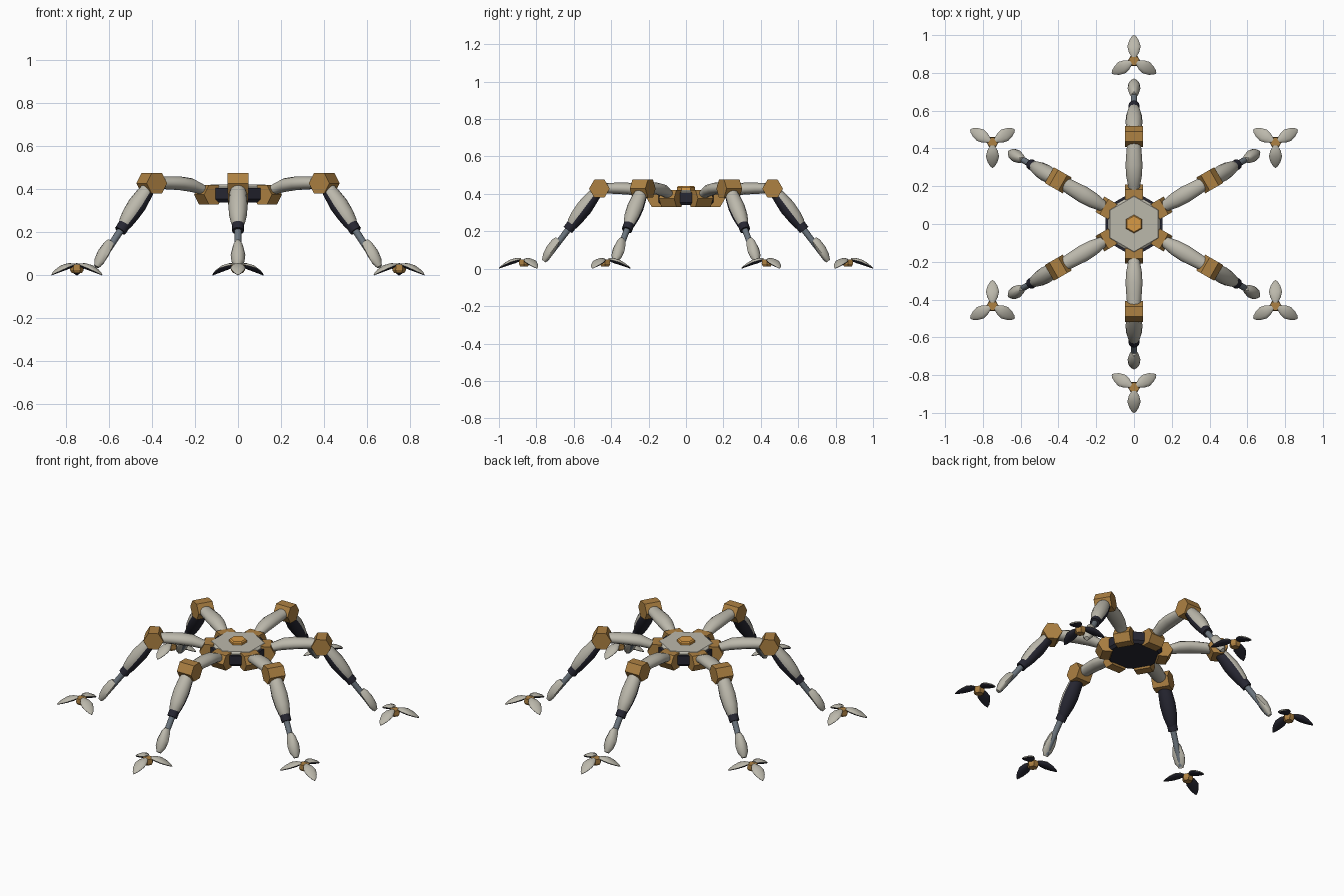
import bpy, bmesh, math
from math import sin, cos, radians
from mathutils import Vector, Matrix

if "Cube" in bpy.data.objects:
    bpy.data.objects.remove(bpy.data.objects["Cube"])


def mat(name, col):
    m = bpy.data.materials.new(name)
    m.diffuse_color = (*col, 1)
    m.use_nodes = True
    m.node_tree.nodes["Principled BSDF"].inputs["Base Color"].default_value = m.diffuse_color
    return m


LIGHT = mat("warm grey shell", (0.50, 0.48, 0.41))
DARK = mat("dark frame", (0.020, 0.020, 0.032))
BRONZE = mat("bronze joint", (0.42, 0.22, 0.055))
ORANGE = mat("orange cap", (0.68, 0.32, 0.06))
STEEL = mat("steel rod", (0.15, 0.18, 0.21))


def loft(name, rings, mats, lower=None, smooth=True):
    """Skin a list of rings; side faces whose index satisfies lower get slot 1."""
    bm = bmesh.new()
    vs = [[bm.verts.new(p) for p in ring] for ring in rings]
    n = len(vs[0])
    for a, b in zip(vs, vs[1:]):
        for i in range(n):
            f = bm.faces.new((a[i], a[(i + 1) % n], b[(i + 1) % n], b[i]))
            f.material_index = int(bool(lower and lower(i)))
    bm.faces.new(vs[0])
    bm.faces.new(vs[-1])
    bmesh.ops.recalc_face_normals(bm, faces=bm.faces)
    me = bpy.data.meshes.new(name)
    bm.to_mesh(me)
    bm.free()
    for m in mats:
        me.materials.append(m)
    if smooth:
        me.shade_smooth()
        me.set_sharp_from_angle(angle=radians(40))
    return me


def ring(c, n, w, up, down, sides=12):
    """Oval ring: half width w along y, separate heights along the normal n."""
    pts = []
    for k in range(sides):
        a = 2 * math.pi * k / sides
        h = cos(a)
        pts.append(Vector(c) + n * h * (up if h > 0 else down) + Vector((0, w * sin(a), 0)))
    return pts


def hex_z(z, r):
    return [(r * cos(radians(30 + 60 * k)), r * sin(radians(30 + 60 * k)), z) for k in range(6)]


def hex_joint(name, x, z, r, w):
    rings = [[(x + r * cos(radians(60 * k)), s * w, z + r * sin(radians(60 * k)))
              for k in range(6)] for s in (-1, 1)]
    return loft(name, rings, [BRONZE], smooth=False)


def place(name, me, matrix=Matrix()):
    ob = bpy.data.objects.new(name, me)
    ob.matrix_world = matrix
    bpy.context.collection.objects.link(ob)


UP = Vector((0, 0, 1))
UNDER = lambda i: 3 <= i <= 8

# Hexagonal body, top plate and cap
place("body_core", loft("body_core", [hex_z(0.34, 0.160), hex_z(0.355, 0.175), hex_z(0.407, 0.175)],
                        [DARK], smooth=False))
place("top_plate", loft("top_plate", [hex_z(0.405, 0.160), hex_z(0.412, 0.160), hex_z(0.422, 0.146)],
                        [LIGHT], smooth=False))
place("centre_cap", loft("centre_cap", [hex_z(0.415, 0.049), hex_z(0.434, 0.049), hex_z(0.441, 0.042)],
                         [ORANGE], smooth=False))

# Joints, in the leg frame: x outward, z up
parts = {
    "hip_joint": hex_joint("hip_joint", 0.157, 0.375, 0.052, 0.047),
    "knee_joint": hex_joint("knee_joint", 0.463, 0.428, 0.055, 0.048),
}

# Upper leg
upper = [(0.17, 0.390, 0.026, 0.025), (0.205, 0.405, 0.032, 0.027), (0.25, 0.420, 0.041, 0.032),
         (0.31, 0.428, 0.045, 0.032), (0.37, 0.430, 0.041, 0.030), (0.43, 0.430, 0.036, 0.028)]
parts["upper_leg"] = loft("upper_leg", [ring((x, 0, z), UP, w, h, h) for x, z, w, h in upper], [LIGHT])

# Lower leg runs along a slanted axis from the knee
KNEE = Vector((0.463, 0, 0.43))
AXIS = Vector((0.603, 0, -0.797)).normalized()
OUT = Vector((0.797, 0, 0.603)).normalized()


def along(name, secs, mats, lower=None):
    return loft(name, [ring(KNEE + AXIS * t, OUT, w, o, i) for t, w, o, i in secs], mats, lower)


parts["lower_leg"] = along("lower_leg", [
    (0.02, 0.032, 0.030, 0.030), (0.06, 0.040, 0.037, 0.035), (0.13, 0.045, 0.045, 0.042),
    (0.19, 0.041, 0.041, 0.038), (0.235, 0.032, 0.033, 0.033), (0.255, 0.023, 0.022, 0.028)],
    [LIGHT, DARK], UNDER)
parts["rod_collar"] = along("rod_collar", [(0.23, 0.029, 0.029, 0.029), (0.28, 0.028, 0.028, 0.028)], [DARK])
parts["leg_rod"] = along("leg_rod", [(0.26, 0.017, 0.017, 0.017), (0.48, 0.015, 0.015, 0.015)], [STEEL])
parts["ankle_guard"] = along("ankle_guard", [
    (0.35, 0.014, 0.028, 0.002), (0.37, 0.024, 0.036, 0.008), (0.42, 0.034, 0.037, 0.013),
    (0.46, 0.030, 0.029, 0.015), (0.49, 0.013, 0.014, 0.010)], [LIGHT])

# Three-toed foot
toe_secs = [(0.018, 0.050, 0.012, 0.006, 0.008), (0.045, 0.044, 0.028, 0.013, 0.014),
            (0.075, 0.035, 0.035, 0.014, 0.014), (0.105, 0.021, 0.026, 0.010, 0.010),
            (0.125, 0.010, 0.014, 0.005, 0.006), (0.135, 0.003, 0.003, 0.002, 0.003)]
toe = loft("toe", [ring((x, 0, z), UP, w, u, d) for x, z, w, u, d in toe_secs], [LIGHT, DARK], UNDER)
hub = loft("foot_hub", [hex_z(0.012, 0.024), hex_z(0.025, 0.032), hex_z(0.050, 0.030)], [BRONZE], smooth=False)

# Six legs around the body
for n in range(6):
    turn = Matrix.Rotation(radians(30 + 60 * n), 4, 'Z')
    for name, me in parts.items():
        place(f"{name}_{n + 1}", me, turn)
    foot = turn @ Matrix.Translation((0.865, 0, 0))
    place(f"foot_hub_{n + 1}", hub, foot)
    for k in range(3):
        place(f"toe_{n + 1}_{k + 1}", toe, foot @ Matrix.Rotation(radians(120 * k), 4, 'Z'))
